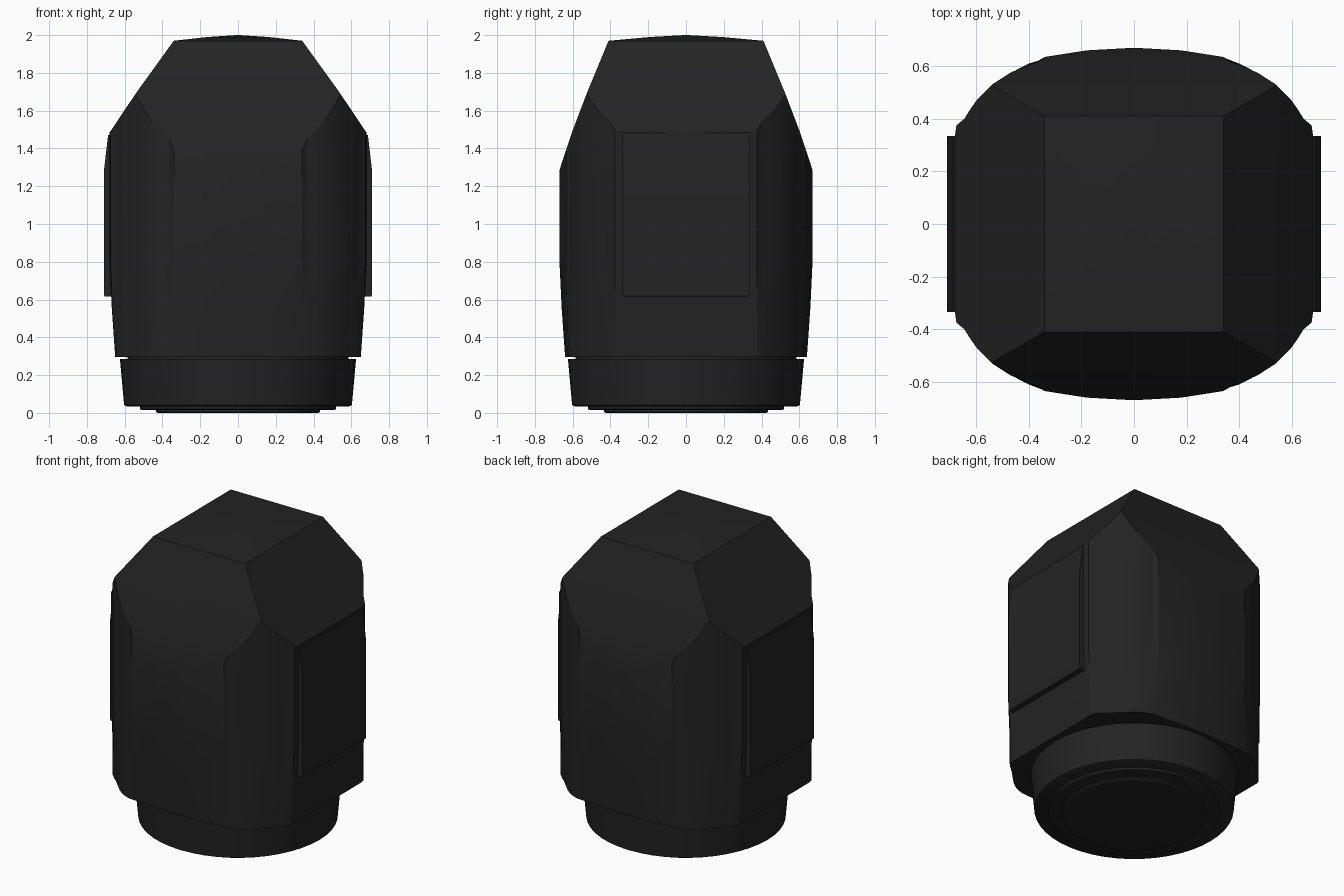
import bpy, bmesh, math

cube = bpy.data.objects.get("Cube")
if cube:
    bpy.data.objects.remove(cube, do_unlink=True)

black = bpy.data.materials.new("matte black")
black.use_nodes = True
colour = (0.017, 0.017, 0.017, 1)
black.diffuse_color = colour
shader = black.node_tree.nodes["Principled BSDF"]
shader.inputs["Base Color"].default_value = colour
shader.inputs["Roughness"].default_value = 0.7


def loft(name, rings):
    """Closed solid through rings of equal point count."""
    bm = bmesh.new()
    loops = [[bm.verts.new(p) for p in ring] for ring in rings]
    n = len(loops[0])
    for a, b in zip(loops, loops[1:]):
        for i in range(n):
            j = (i + 1) % n
            bm.faces.new((a[i], a[j], b[j], b[i]))
    bm.faces.new(loops[0][::-1])
    bm.faces.new(loops[-1])
    bmesh.ops.recalc_face_normals(bm, faces=bm.faces)
    mesh = bpy.data.meshes.new(name)
    bm.to_mesh(mesh)
    bm.free()
    mesh.materials.append(black)
    ob = bpy.data.objects.new(name, mesh)
    bpy.context.collection.objects.link(ob)
    return ob


def smooth(ob, degrees):
    bpy.ops.object.select_all(action='DESELECT')
    ob.select_set(True)
    bpy.context.view_layer.objects.active = ob
    bpy.ops.object.shade_smooth_by_angle(angle=math.radians(degrees))


def disc(name, profile, sides=48):
    rings = [[(r * math.cos(i * math.tau / sides), r * math.sin(i * math.tau / sides), z)
              for i in range(sides)] for r, z in profile]
    smooth(loft(name, rings), 30)


# Quarter cross-sections, from the side pad round the corner to the front pad
MID = [(.68, .34), (.675, .375), (.645, .40), (.62, .44), (.595, .475), (.54, .53),
       (.47, .575), (.40, .605), (.365, .615), (.34, .635), (.18, .66), (0, .67)]
LOW = [(.65, .34), (.65, .375), (.645, .40), (.615, .43), (.58, .46), (.53, .51),
       (.48, .56), (.44, .59), (.40, .61), (.36, .622), (.18, .632), (0, .64)]


def section(z, t):
    q = [(a + (c - a) * t, b + (d - b) * t) for (a, b), (c, d) in zip(LOW, MID)]
    half = q + [(-x, y) for x, y in q[-2::-1]]
    return [(x, y, z) for x, y in half + [(-x, -y) for x, y in half]]


# Main body, trimmed by the sloping roof shape
body = loft("main_body", [section(.295, 0), section(.55, .6), section(.8, 1), section(2.1, 1)])
ROOF = [(.1, 1.02, .745), (1.0, 1.02, .745), (1.3, .81, .665), (1.49, .676, .602),
        (1.7, .535, .522), (1.97, .34, .41), (1.99, .16, .19), (2.0, .01, .01)]
roof = loft("roof_cutter", [[(x, y, z), (-x, y, z), (-x, -y, z), (x, -y, z)] for z, x, y in ROOF])
roof.hide_render = True

trim = body.modifiers.new("roof trim", 'BOOLEAN')
trim.operation = 'INTERSECT'
trim.solver = 'EXACT'
trim.object = roof
bpy.context.view_layer.objects.active = body
body.select_set(True)
bpy.ops.object.modifier_apply(modifier=trim.name)
bpy.data.objects.remove(roof, do_unlink=True)
smooth(body, 22)

# Raised side panels, blending into the body at the top
PANEL = [(.6, .615), (.705, .615), (.71, .625), (.71, 1.28), (.688, 1.47), (.6, 1.47)]
for name, s in (("left_panel", 1), ("right_panel", -1)):
    smooth(loft(name, [[(s * x, y, z) for x, z in PANEL] for y in (-.335, .335)]), 20)

# Neck gap, tapered collar and stepped base
disc("neck", [(.585, .27), (.585, .31)])
disc("collar", [(.59, .035), (.603, .042), (.625, .285)])
disc("base_ring", [(.505, .015), (.52, .02), (.52, .05)])
disc("base_plate", [(.425, 0), (.435, .006), (.435, .03)])
